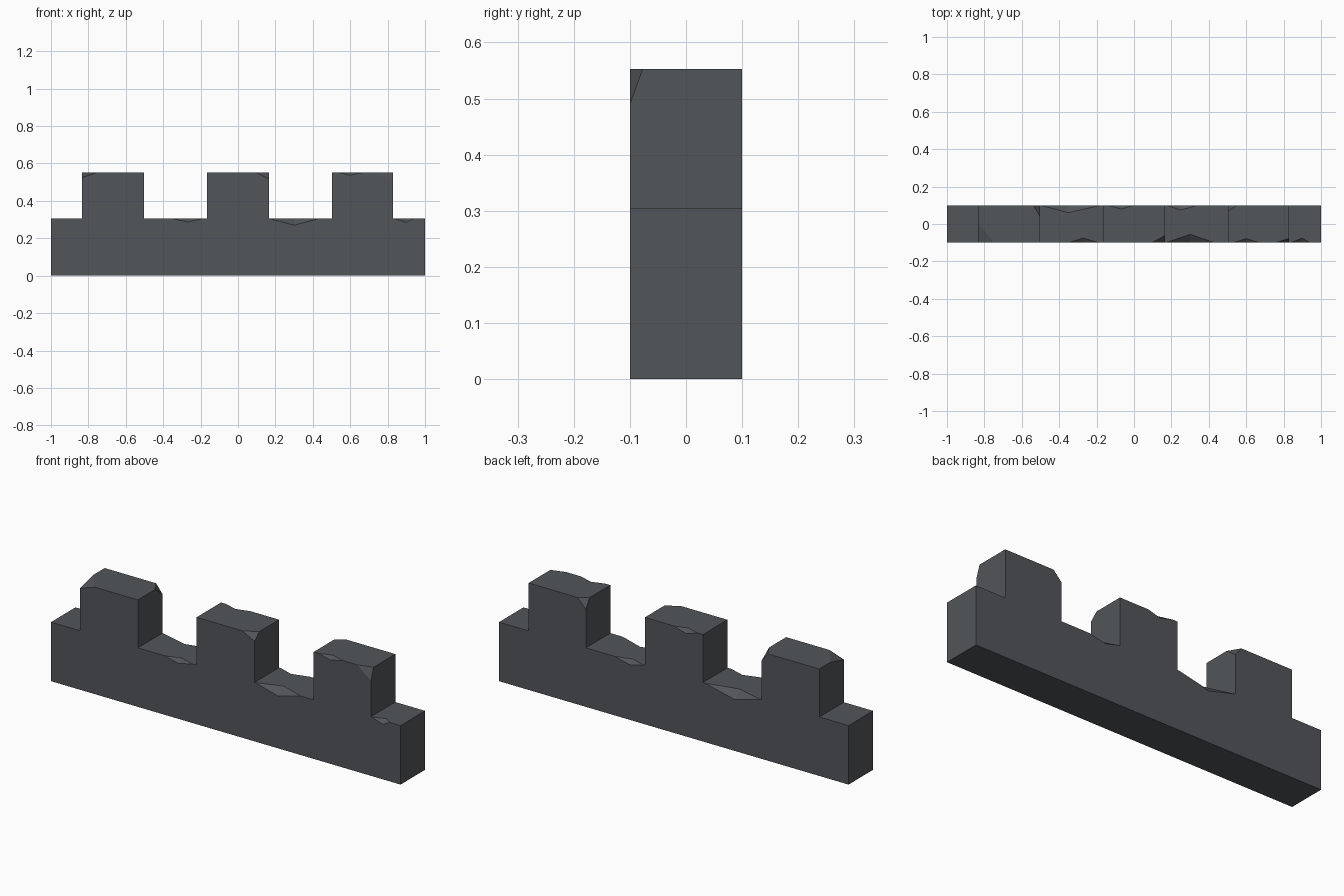
import bpy, bmesh
from mathutils import Vector

if "Cube" in bpy.data.objects:
    bpy.data.objects.remove(bpy.data.objects["Cube"])

Y, BASE, TOP = 0.1, 0.305, 0.553
MERLONS = [(-0.833, -0.503), (-0.167, 0.165), (0.503, 0.83)]

stone = bpy.data.materials.new("dark grey stone")
stone.diffuse_color = (0.085, 0.092, 0.10, 1)
stone.use_nodes = True
stone.node_tree.nodes["Principled BSDF"].inputs["Base Color"].default_value = stone.diffuse_color


def to_object(bm, name):
    bmesh.ops.recalc_face_normals(bm, faces=bm.faces)
    mesh = bpy.data.meshes.new(name)
    bm.to_mesh(mesh)
    bm.free()
    mesh.materials.append(stone)
    obj = bpy.data.objects.new(name, mesh)
    bpy.context.collection.objects.link(obj)
    return obj


# Battlement wall: crenellated outline extruded through its thickness
profile = [(-1, 0), (-1, BASE)]
for a, b in MERLONS:
    profile += [(a, BASE), (a, TOP), (b, TOP), (b, BASE)]
profile += [(1, BASE), (1, 0)]
bm = bmesh.new()
face = bm.faces.new([bm.verts.new((x, -Y, z)) for x, z in profile])
ext = bmesh.ops.extrude_face_region(bm, geom=[face])
bmesh.ops.translate(bm, vec=(0, 2 * Y, 0),
                    verts=[v for v in ext["geom"] if isinstance(v, bmesh.types.BMVert)])
wall = to_object(bm, "battlement_wall")

# Chip cutters
cut = bmesh.new()


def hull(points):
    part = bmesh.new()
    for p in points:
        part.verts.new(p)
    bmesh.ops.convex_hull(part, input=part.verts)
    bmesh.ops.recalc_face_normals(part, faces=part.faces)
    tmp = bpy.data.meshes.new("tmp")
    part.to_mesh(tmp)
    part.free()
    cut.from_mesh(tmp)
    bpy.data.meshes.remove(tmp)


def edge_chip(side, top, a, b, mid, inset, depth):
    """Notch in a long top edge from x=a to x=b, deepest at mid."""
    y = side * Y
    f = Vector((mid, y, top - depth))
    t = Vector((mid, y - side * inset, top))
    d = (t - f) * 0.4
    hull([(a, y, top), (b, y, top), f - d, t + d,
          (mid, y + side * 0.03, top + 0.03)])


def corner_chip(x, side, dx, dy, dz):
    """Slanted cut across a merlon corner; dx is signed inward."""
    c = Vector((x, side * Y, TOP))
    pts = [c + Vector((dx, 0, 0)), c + Vector((0, -side * dy, 0)), c - Vector((0, 0, dz))]
    mid = sum(pts, Vector()) / 3
    hull([mid + (p - mid) * 1.4 for p in pts] + [c + (c - mid) * 1.5])


# front chips
edge_chip(-1, BASE, -0.35, -0.19, -0.27, 0.025, 0.018)
edge_chip(-1, BASE, 0.17, 0.43, 0.30, 0.045, 0.035)
edge_chip(-1, BASE, 0.835, 0.94, 0.90, 0.025, 0.02)
edge_chip(-1, TOP, 0.53, 0.67, 0.60, 0.022, 0.016)
corner_chip(-0.833, -1, 0.083, 0.11, 0.028)
corner_chip(0.165, -1, -0.07, 0.038, 0.035)
corner_chip(0.83, -1, -0.075, 0.023, 0.063)
# back chips
edge_chip(1, BASE, -0.498, -0.18, -0.35, 0.04, 0.04)
edge_chip(1, BASE, 0.175, 0.34, 0.25, 0.025, 0.02)
edge_chip(1, TOP, -0.14, 0.0, -0.07, 0.02, 0.02)
corner_chip(-0.503, 1, -0.035, 0.06, 0.045)
corner_chip(0.503, 1, 0.047, 0.03, 0.05)
cutter = to_object(cut, "chip_cutter")
cutter.hide_render = True

# Carve the chips, then drop the cutter
mod = wall.modifiers.new("chips", "BOOLEAN")
mod.operation = "DIFFERENCE"
mod.solver = "EXACT"
mod.object = cutter
graph = bpy.context.evaluated_depsgraph_get()
wall.data = bpy.data.meshes.new_from_object(wall.evaluated_get(graph))
wall.modifiers.clear()
bpy.data.objects.remove(cutter)
